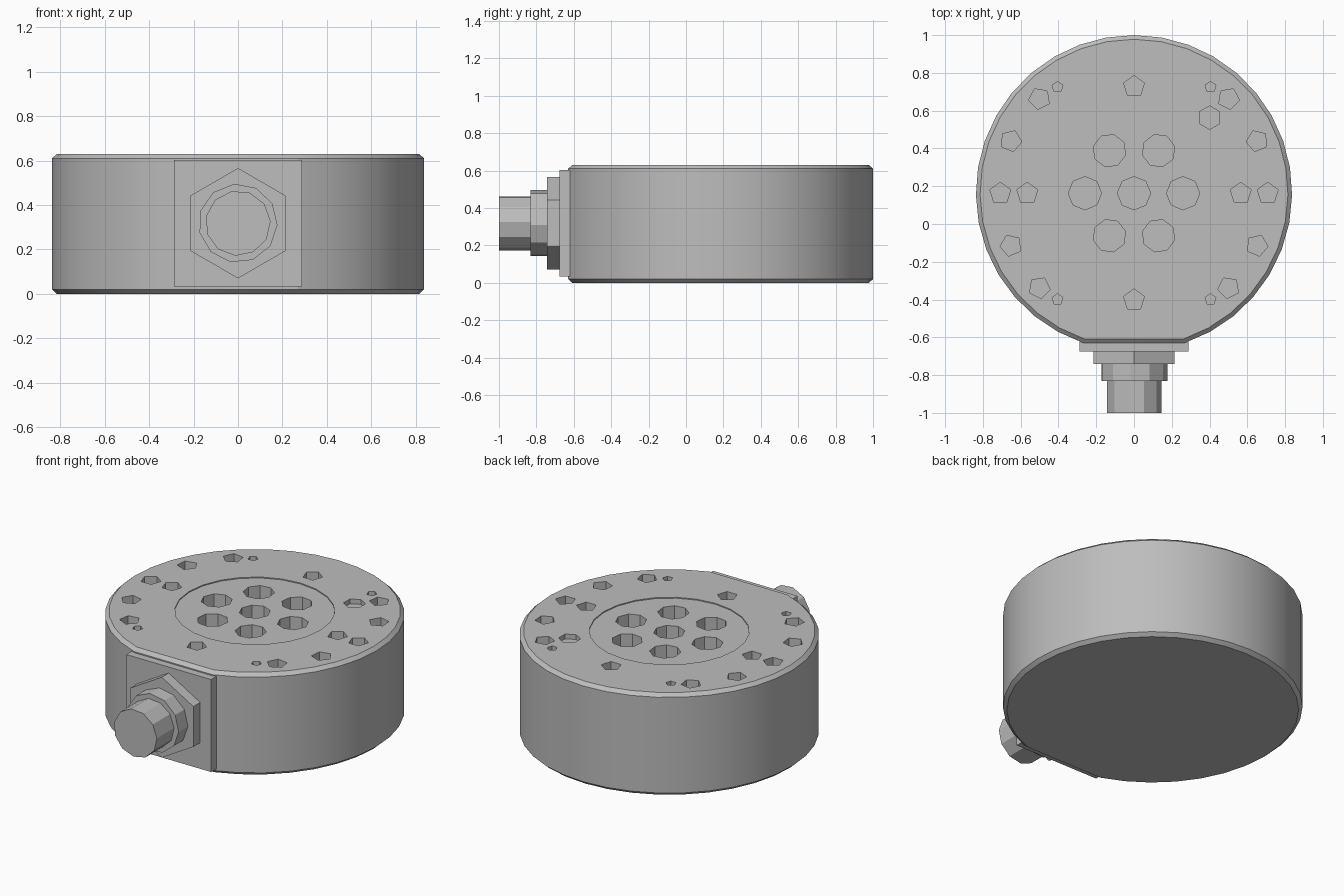
import bpy
import bmesh
import math
from mathutils import Matrix, Vector

cube = bpy.data.objects.get("Cube")
if cube:
    bpy.data.objects.remove(cube, do_unlink=True)

CY = 0.163        # centre of the round housing along y
TOP = 0.63
FLAT_Y = -0.63    # front flat of the housing
PORT_Z = 0.318    # height of the cable fitting

grey = bpy.data.materials.new("plain grey")
grey.use_nodes = True
colour = (0.51, 0.51, 0.51, 1)
grey.diffuse_color = colour
grey.node_tree.nodes["Principled BSDF"].inputs["Base Color"].default_value = colour


def make_object(name, bm):
    bmesh.ops.recalc_face_normals(bm, faces=bm.faces[:])
    mesh = bpy.data.meshes.new(name)
    bm.to_mesh(mesh)
    bm.free()
    mesh.materials.append(grey)
    obj = bpy.data.objects.new(name, mesh)
    bpy.context.collection.objects.link(obj)
    return obj


def activate(obj):
    bpy.ops.object.select_all(action="DESELECT")
    obj.select_set(True)
    bpy.context.view_layer.objects.active = obj


def add_hole(bm, x, y, radius, depth, sides, turn=0.0):
    """Prism that cuts downwards from the top face."""
    height = depth + 0.1
    place = Matrix.Translation((x, y, TOP - depth + height / 2)) @ Matrix.Rotation(turn, 4, "Z")
    bmesh.ops.create_cone(bm, cap_ends=True, segments=sides, radius1=radius,
                          radius2=radius, depth=height, matrix=place)


def cut(obj, bm):
    cutter = make_object("cutter", bm)
    cutter.hide_render = True
    mod = obj.modifiers.new("cut", "BOOLEAN")
    mod.operation = "DIFFERENCE"
    mod.solver = "EXACT"
    mod.object = cutter
    activate(obj)
    bpy.ops.object.modifier_apply(modifier=mod.name)
    bpy.data.objects.remove(cutter, do_unlink=True)


def front_prism(name, radius, y_back, y_front, sides, turn=0.0, taper=1.0):
    """Prism along y that sticks out of the front plate."""
    bm = bmesh.new()
    place = (Matrix.Translation((0, (y_back + y_front) / 2, PORT_Z))
             @ Matrix.Rotation(math.pi / 2, 4, "X") @ Matrix.Rotation(turn, 4, "Z"))
    bmesh.ops.create_cone(bm, cap_ends=True, segments=sides, radius1=radius,
                          radius2=radius * taper, depth=y_back - y_front, matrix=place)
    return make_object(name, bm)


# Housing: round drum with a front flat and chamfered rims
def ring(bm, z, inset):
    radius = 0.837 - inset
    flat = FLAT_Y + inset
    start = math.asin((flat - CY) / radius)
    sweep = math.pi - 2 * start
    steps = 32
    points = []
    for i in range(steps + 1):
        a = start + sweep * i / steps
        points.append(bm.verts.new((radius * math.cos(a), CY + radius * math.sin(a), z)))
    return points


bm = bmesh.new()
rings = [ring(bm, z, inset) for z, inset in
         ((0, 0.022), (0.02, 0), (TOP - 0.02, 0), (TOP, 0.022))]
for low, high in zip(rings, rings[1:]):
    for i in range(len(low)):
        j = (i + 1) % len(low)
        bm.faces.new((low[i], low[j], high[j], high[i]))
bm.faces.new(rings[0])
bm.faces.new(rings[-1])
housing = make_object("housing", bm)

# Shallow round recess in the middle of the top
bm = bmesh.new()
add_hole(bm, 0, CY, 0.447, 0.006, 24)
cut(housing, bm)

# Holes
bm = bmesh.new()
add_hole(bm, 0, CY, 0.088, 0.15, 8)
for i in range(6):
    a = i * math.pi / 3
    add_hole(bm, 0.26 * math.cos(a), CY + 0.26 * math.sin(a), 0.088, 0.15, 8, a)
for side in (-1, 1):
    for degrees in (-45, -23, 0, 23, 45):
        a = math.radians(degrees)
        add_hole(bm, side * 0.708 * math.cos(a), CY + 0.708 * math.sin(a),
                 0.058, 0.14, 5, a * side)
    add_hole(bm, side * 0.565, CY, 0.058, 0.14, 5)
    add_hole(bm, 0, CY + side * 0.565, 0.058, 0.14, 5)
    for end in (-1, 1):
        add_hole(bm, side * 0.405, CY + end * 0.562, 0.03, 0.1, 5)
add_hole(bm, 0.4, CY + 0.4, 0.062, 0.03, 6)
cut(housing, bm)

# Front plate
bm = bmesh.new()
bmesh.ops.create_cube(bm, size=1, matrix=Matrix.Translation((0, -0.647, PORT_Z))
                      @ Matrix.Diagonal((0.578, 0.056, 0.57, 1)))
plate = make_object("front_plate", bm)

# Cable fitting
nut = front_prism("hex_nut", 0.248, -0.67, -0.742, 6)
collar = front_prism("collar", 0.178, -0.735, -0.832, 11, 0.1)
plug = front_prism("plug", 0.147, -0.825, -1.0, 11, 0.2)

# Smooth the round wall, keep edges sharp
activate(housing)
bpy.ops.object.shade_smooth_by_angle(angle=math.radians(20))
